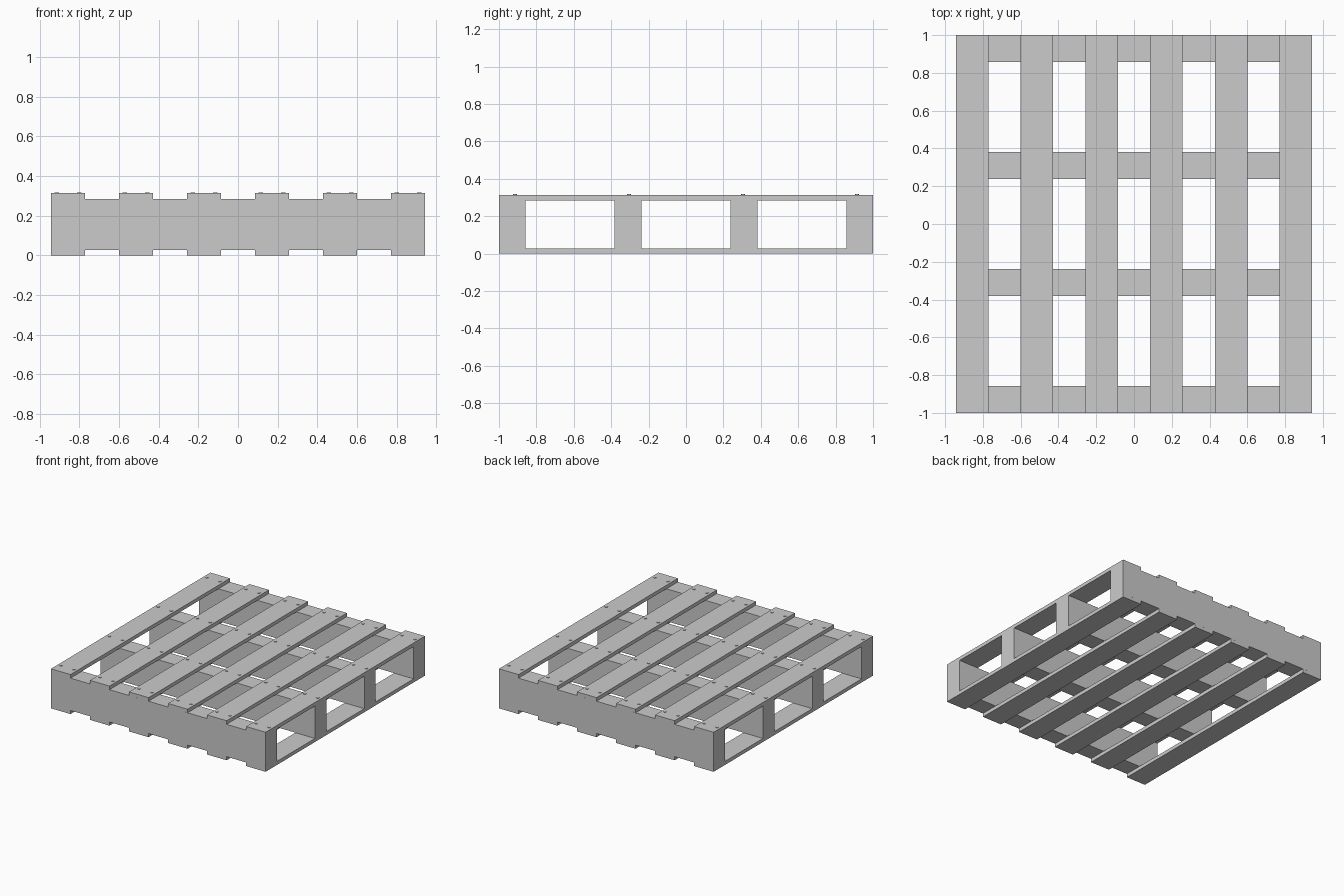
import bpy

if "Cube" in bpy.data.objects:
    bpy.data.objects.remove(bpy.data.objects["Cube"])

BOARD_X = [-0.857 + i * 0.3428 for i in range(6)]
STRINGER_Y = [-0.9286, -0.3095, 0.3095, 0.9286]
BOARD_W, STRINGER_W = 0.1714, 0.143
THICK, TOP = 0.0286, 0.314


def box(name, x, y, z0, z1, sx, sy):
    bpy.ops.mesh.primitive_cube_add(size=1, location=(x, y, (z0 + z1) / 2))
    ob = bpy.context.object
    ob.name = name
    ob.scale = (sx, sy, z1 - z0)
    bpy.ops.object.transform_apply(location=False, rotation=False, scale=True)


# Cross stringers between the two decks
for y in STRINGER_Y:
    box("stringer", 0, y, THICK, TOP - THICK, 1.8854, STRINGER_W)

# Top and bottom deck boards, with two nails at each top crossing
for x in BOARD_X:
    box("top_board", x, 0, TOP - THICK, TOP, BOARD_W, 2)
    box("bottom_board", x, 0, 0, THICK, BOARD_W, 2)
    for y in STRINGER_Y:
        for dx in (-0.057, 0.057):
            y_nail = y * 0.985
            bpy.ops.mesh.primitive_cylinder_add(
                vertices=12, radius=0.011, depth=0.008,
                location=(x + dx, y_nail, TOP))
            bpy.context.object.name = "nail_head"
